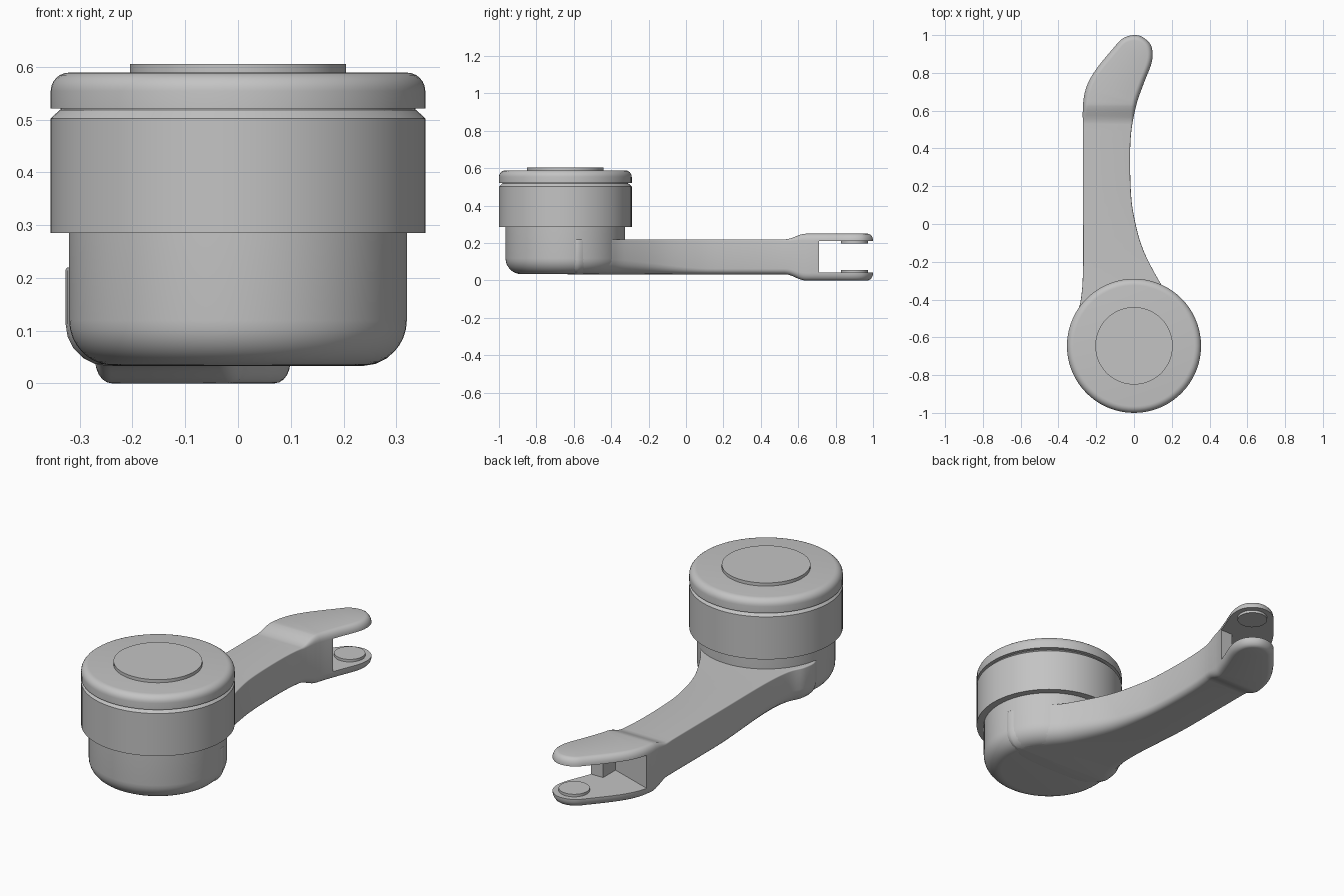
import bpy, bmesh, math
from mathutils import Vector

cube = bpy.data.objects.get("Cube")
if cube:
    bpy.data.objects.remove(cube, do_unlink=True)

grey = bpy.data.materials.new("plain grey")
grey.use_nodes = True
grey.diffuse_color = (0.55, 0.55, 0.55, 1)
grey.node_tree.nodes["Principled BSDF"].inputs["Base Color"].default_value = grey.diffuse_color

HUB = Vector((0, -0.645, 0))
PIVOT = Vector((0, 0.9, 0))


def make(name, bm):
    bmesh.ops.recalc_face_normals(bm, faces=bm.faces)
    mesh = bpy.data.meshes.new(name)
    bm.to_mesh(mesh)
    bm.free()
    mesh.materials.append(grey)
    obj = bpy.data.objects.new(name, mesh)
    bpy.context.collection.objects.link(obj)
    return obj


def smooth(obj, angle=35):
    bpy.ops.object.select_all(action='DESELECT')
    obj.select_set(True)
    bpy.context.view_layer.objects.active = obj
    bpy.ops.object.shade_smooth_by_angle(angle=math.radians(angle))


def corner(r, z, rad, a0, a1, steps=6):
    """Rounded profile corner around the centre (r, z)."""
    angles = [math.radians(a0 + (a1 - a0) * i / steps) for i in range(steps + 1)]
    return [(r + rad * math.cos(a), z + rad * math.sin(a)) for a in angles]


def lathe(name, profile, centre, segments=72):
    bm = bmesh.new()
    verts = [bm.verts.new((centre.x + r, centre.y, z)) for r, z in profile]
    edges = [bm.edges.new(pair) for pair in zip(verts, verts[1:])]
    bmesh.ops.spin(bm, geom=verts + edges, cent=centre, axis=(0, 0, 1),
                   angle=math.tau, steps=segments, use_merge=False)
    bmesh.ops.remove_doubles(bm, verts=bm.verts, dist=1e-5)
    obj = make(name, bm)
    smooth(obj)
    return obj


# Round housing: cup, wide ring, cap and centre disc
lathe("housing_cup", [(0, 0.034)] + corner(0.235, 0.119, 0.085, -90, 0, 8)
      + [(0.32, 0.3), (0, 0.3)], HUB)
lathe("housing_ring", [(0, 0.285), (0.355, 0.285), (0.355, 0.502), (0.338, 0.518),
                       (0, 0.518)], HUB)
lathe("housing_neck", [(0, 0.51), (0.336, 0.51), (0.336, 0.53), (0, 0.53)], HUB)
lathe("housing_cap", [(0, 0.521), (0.355, 0.521)] + corner(0.32, 0.554, 0.035, 0, 90)
      + [(0, 0.589)], HUB)
lathe("cap_disc", [(0, 0.58), (0.205, 0.58), (0.205, 0.605), (0, 0.605)], HUB)


def catmull(points, steps=5):
    pts = [Vector(p) for p in points]
    n, out = len(pts), []
    for i in range(n):
        a, b, c, d = (pts[(i + k) % n] for k in (-1, 0, 1, 2))
        for s in range(steps):
            t = s / steps
            out.append(0.5 * (2 * b + (c - a) * t + (2 * a - 5 * b + 4 * c - d) * t * t
                              + (3 * b - a - 3 * c + d) * t ** 3))
    return out


def ramp(y, start, end):
    t = max(0, min(1, (y - start) / (end - start)))
    return t * t * (3 - 2 * t)


# Curved arm outline, counter-clockwise from the housing
outline = catmull([
    (0.2, -0.7), (0.312, -0.6), (0.287, -0.52), (0.22, -0.42), (0.15, -0.33),
    (0.05, -0.14), (0.0, 0.04), (-0.018, 0.2), (-0.018, 0.45), (0.01, 0.62),
    (0.05, 0.74), (0.095, 0.86), (0.092, 0.94), (0.05, 0.987), (0, 1.0),
    (-0.06, 0.982), (-0.11, 0.93), (-0.2, 0.82), (-0.25, 0.73), (-0.27, 0.63),
    (-0.27, 0.45), (-0.27, 0.1), (-0.27, -0.25), (-0.285, -0.42), (-0.32, -0.51),
    (-0.315, -0.6), (-0.2, -0.7)])

BOTTOM, TOP, STEPS = 0.033, 0.22, 5
bm = bmesh.new()
rings = []
for is_top in (False, True):
    for k in range(STEPS + 1):
        ang = math.radians(90 * (k if is_top else STEPS - k) / STEPS)
        ring = []
        for i, p in enumerate(outline):
            tangent = (outline[(i + 1) % len(outline)] - outline[i - 1]).normalized()
            inward = Vector((-tangent.y, tangent.x))
            if is_top:
                rad = 0.006 + 0.022 * ramp(p.y, 0.5, 0.65)
            else:
                rad = 0.03 + 0.05 * ramp(-p.y, -0.15, 0.45)
            q = p + inward * rad * (1 - math.cos(ang))
            rise = rad * (1 - math.sin(ang))
            ring.append(bm.verts.new((q.x, q.y, TOP - rise if is_top else BOTTOM + rise)))
        rings.append(ring)
for low, high in zip(rings, rings[1:]):
    for i in range(len(low)):
        bm.faces.new((low[i - 1], low[i], high[i], high[i - 1]))
bm.faces.new(rings[0])
bm.faces.new(rings[-1])

# Flare the arm outward into the fork
FLARE = (0.53, 0.64)
for i in range(9):
    y = FLARE[0] + (FLARE[1] - FLARE[0]) * i / 8
    bmesh.ops.bisect_plane(bm, geom=bm.verts[:] + bm.edges[:] + bm.faces[:],
                           plane_co=(0, y, 0), plane_no=(0, 1, 0))
for v in bm.verts:
    share = (v.co.z - BOTTOM) / (TOP - BOTTOM)
    v.co.z += ramp(v.co.y, *FLARE) * (-0.033 * (1 - share) + 0.03 * share)
bmesh.ops.triangulate(bm, faces=[f for f in bm.faces if len(f.verts) > 4])
arm = make("arm_with_fork", bm)

# Slot between the fork plates, leaving a thin web on one side
bm = bmesh.new()
floor = bm.faces.new([bm.verts.new((x, y, 0.043)) for x, y in (
    (-0.5, 0.77), (-0.26, 0.69), (-0.03, 0.61), (-0.03, 0.71), (0.4, 0.71),
    (0.4, 1.2), (-0.5, 1.2))])
walls = bmesh.ops.extrude_face_region(bm, geom=[floor])["geom"]
bmesh.ops.translate(bm, vec=(0, 0, 0.168),
                    verts=[g for g in walls if isinstance(g, bmesh.types.BMVert)])
cutter = make("slot_cutter", bm)
cutter.hide_render = True
cut = arm.modifiers.new("slot", 'BOOLEAN')
cut.operation, cut.solver, cut.object = 'DIFFERENCE', 'EXACT', cutter
bpy.context.view_layer.objects.active = arm
bpy.ops.object.modifier_apply(modifier=cut.name)
bpy.data.objects.remove(cutter, do_unlink=True)
smooth(arm)

# Pivot bosses on the inner faces of the fork
for name, z0, z1 in (("lower_boss", 0.03, 0.056), ("upper_boss", 0.198, 0.225)):
    lathe(name, [(0, z0), (0.072, z0), (0.072, z1), (0, z1)], PIVOT, 40)
